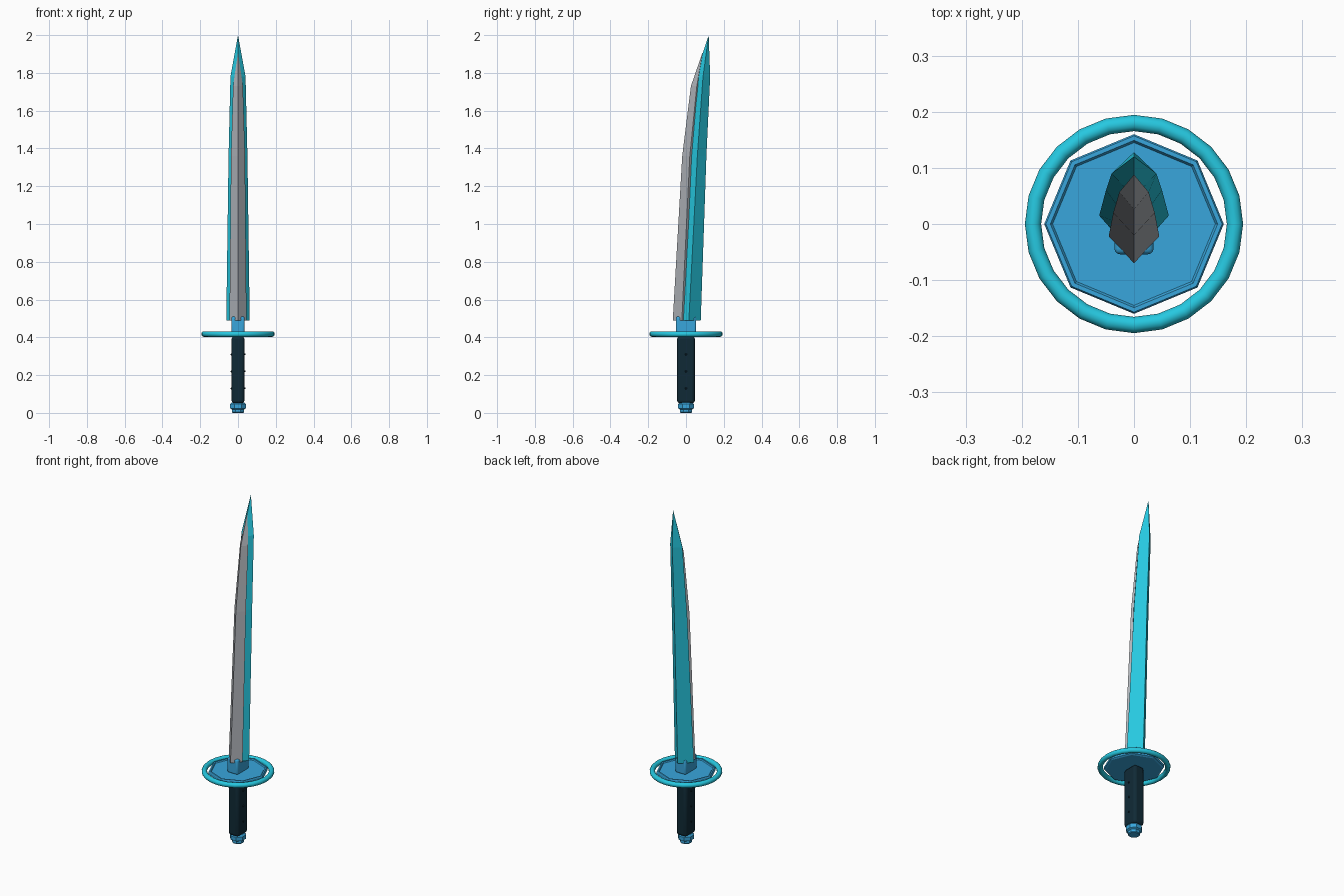
import bpy, bmesh, math
from mathutils import Matrix

cube = bpy.data.objects.get("Cube")
if cube:
    bpy.data.objects.remove(cube, do_unlink=True)


def material(name, rgb):
    lin = [((c / 255 + 0.055) / 1.055) ** 2.4 for c in rgb]
    m = bpy.data.materials.new(name)
    m.use_nodes = True
    m.diffuse_color = (*lin, 1)
    m.node_tree.nodes["Principled BSDF"].inputs["Base Color"].default_value = (*lin, 1)
    return m


CYAN = material("cyan", (38, 200, 224))
BLUE = material("blue", (56, 166, 220))
STEEL = material("steel grey", (176, 180, 186))
DARK = material("dark navy", (16, 42, 54))


def finish(name, bm, mat):
    bmesh.ops.recalc_face_normals(bm, faces=bm.faces)
    mesh = bpy.data.meshes.new(name)
    bm.to_mesh(mesh)
    bm.free()
    mesh.materials.append(mat)
    ob = bpy.data.objects.new(name, mesh)
    bpy.context.collection.objects.link(ob)
    return ob


def smooth(ob, degrees):
    bpy.ops.object.select_all(action='DESELECT')
    ob.select_set(True)
    bpy.context.view_layer.objects.active = ob
    bpy.ops.object.shade_smooth_by_angle(angle=math.radians(degrees))


def bridge(bm, a, b):
    n = len(a)
    for i in range(n):
        bm.faces.new((a[i], a[(i + 1) % n], b[(i + 1) % n], b[i]))


def blade(name, levels, tip, mat):
    """Diamond sections (z, half width, front y, side y, back y) drawn to a point."""
    bm = bmesh.new()
    rings = [[bm.verts.new(p) for p in
              ((0, f, z), (w, s, z), (0, b, z), (-w, s, z))]
             for z, w, f, s, b in levels]
    bm.faces.new(rings[0])
    for a, b in zip(rings, rings[1:]):
        bridge(bm, a, b)
    top = bm.verts.new(tip)
    for i in range(4):
        bm.faces.new((rings[-1][i], rings[-1][(i + 1) % 4], top))
    return finish(name, bm, mat)


def lathe(name, profile, sides, mat, turn=0):
    """Stack polygon rings from (radius, z) pairs and cap both ends."""
    bm = bmesh.new()
    angles = [turn + math.tau * i / sides for i in range(sides)]
    rings = [[bm.verts.new((r * math.cos(t), r * math.sin(t), z)) for t in angles]
             for r, z in profile]
    for a, b in zip(rings, rings[1:]):
        bridge(bm, a, b)
    bm.faces.new(rings[0])
    bm.faces.new(rings[-1])
    return finish(name, bm, mat)


def block(name, size, z0, z1, bevel, mat):
    bm = bmesh.new()
    bmesh.ops.create_cube(bm, size=1, matrix=Matrix.Translation((0, 0, (z0 + z1) / 2))
                          @ Matrix.Diagonal((size[0], size[1], z1 - z0, 1)))
    ob = finish(name, bm, mat)
    mod = ob.modifiers.new("rounded edges", 'BEVEL')
    mod.width = bevel
    mod.segments = 3
    smooth(ob, 40)
    return ob


# Two-part curved blade
blade("blade_spine", [(0.49, 0.062, -0.055, 0.015, 0.078),
                      (1.36, 0.05, -0.008, 0.06, 0.108),
                      (1.78, 0.04, 0.048, 0.09, 0.128)], (0, 0.12, 2.0), CYAN)
blade("blade_cutting_edge", [(0.49, 0.045, -0.07, -0.022, 0.02),
                             (1.36, 0.037, -0.02, 0.02, 0.06),
                             (1.73, 0.026, 0.026, 0.057, 0.085)], (0, 0.088, 1.91), STEEL)

# Collar holding the blade
block("blade_collar", (0.07, 0.108), 0.42, 0.51, 0.01, BLUE)

# Octagonal guard plate with a recessed panel
lathe("guard_plate", [(0.15, 0.405), (0.16, 0.41), (0.16, 0.425), (0.157, 0.43),
                      (0.149, 0.43), (0.145, 0.424)], 8, BLUE)

# Outer guard ring
bpy.ops.mesh.primitive_torus_add(major_segments=24, minor_segments=12,
                                 major_radius=0.18, minor_radius=0.0145,
                                 location=(0, 0, 0.417))
ring = bpy.context.object
ring.name = "guard_ring"
ring.data.materials.append(CYAN)
smooth(ring, 40)

# Grip with side studs
block("grip", (0.068, 0.094), 0.05, 0.406, 0.016, DARK)
for side, label in ((1, "left"), (-1, "right")):
    for i in range(3):
        bm = bmesh.new()
        bmesh.ops.create_icosphere(bm, subdivisions=1, radius=0.006,
                                   matrix=Matrix.Translation((side * 0.034, 0, 0.13 + 0.09 * i)))
        finish(f"grip_stud_{label}_{i + 1}", bm, DARK)

# Faceted pommel
lathe("pommel", [(0.03, 0), (0.034, 0.004), (0.034, 0.018), (0.045, 0.024),
                 (0.045, 0.046), (0.036, 0.056)], 8, BLUE, math.pi / 8)
